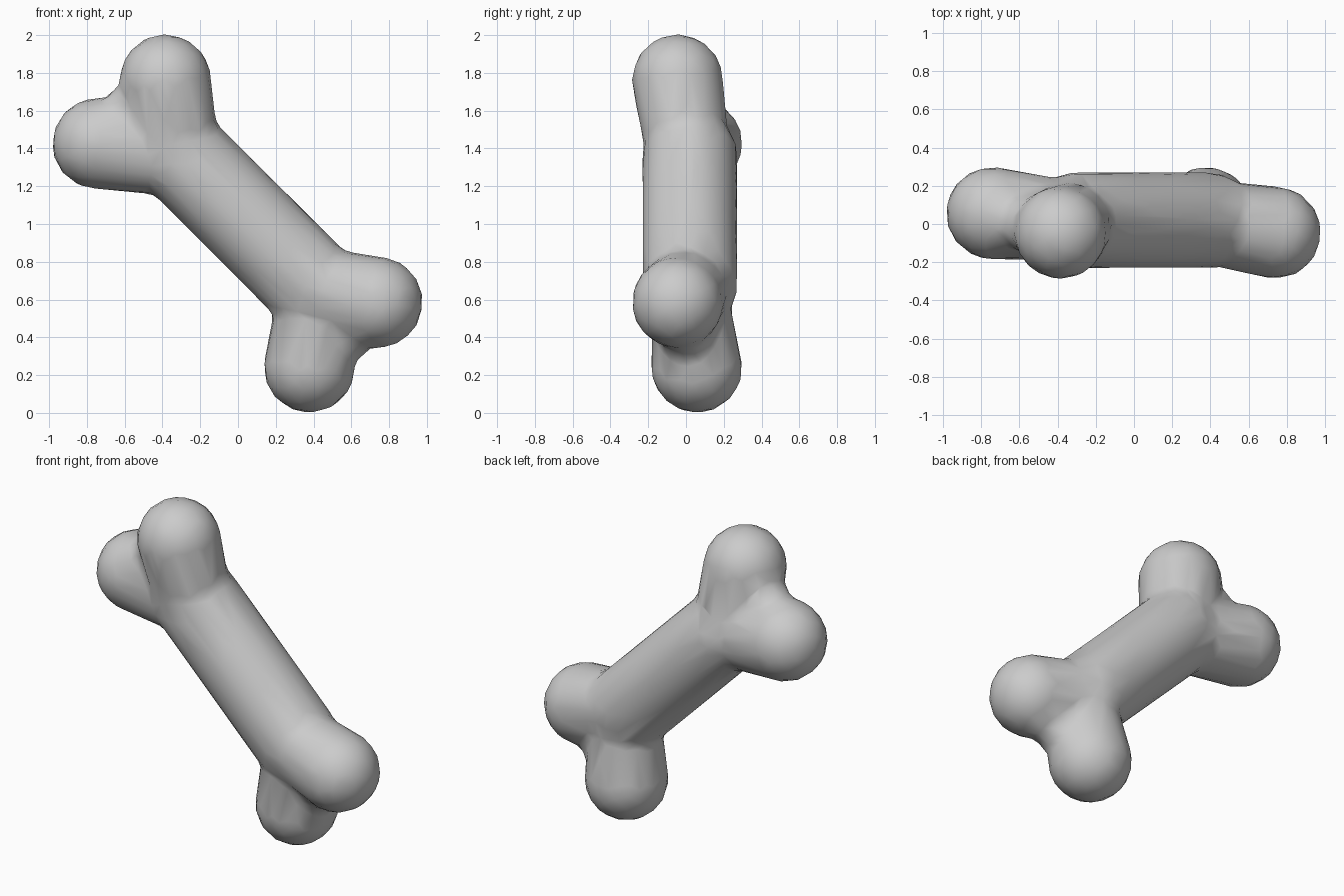
import bpy, bmesh
from mathutils import Vector

if "Cube" in bpy.data.objects:
    bpy.data.objects.remove(bpy.data.objects["Cube"])


def add_capsule(bm, a, ra, b, rb):
    """Tapered rounded limb: convex hull around two spheres."""
    part = bmesh.new()
    for centre, radius in ((a, ra), (b, rb)):
        made = bmesh.ops.create_icosphere(part, subdivisions=4, radius=radius)
        bmesh.ops.translate(part, verts=made["verts"], vec=Vector(centre))
    hull = bmesh.ops.convex_hull(part, input=part.verts)
    loose = [v for v in part.verts if not v.link_faces]
    junk = {g for g in hull["geom_interior"] + hull["geom_unused"]
            if isinstance(g, bmesh.types.BMVert) and g.is_valid}
    bmesh.ops.delete(part, geom=list(junk | set(loose)), context="VERTS")
    bmesh.ops.recalc_face_normals(part, faces=part.faces)
    temp = bpy.data.meshes.new("temp")
    part.to_mesh(temp)
    part.free()
    bm.from_mesh(temp)
    bpy.data.meshes.remove(temp)


bm = bmesh.new()

# Diagonal shaft
top_end, low_end = (-0.29, 0.02, 1.355), (0.38, 0.02, 0.685)
add_capsule(bm, top_end, 0.252, low_end, 0.252)

# Two knuckles per end, each: centre, radius, neck start on the shaft, neck radius
ends = [
    [((-0.385, -0.045, 1.762), 0.242, (-0.32, 0.01, 1.37), 0.22),
     ((-0.742, 0.057, 1.425), 0.242, (-0.36, 0.02, 1.36), 0.21)],
    [((0.737, -0.045, 0.585), 0.242, (0.40, 0.01, 0.66), 0.22),
     ((0.378, 0.057, 0.242), 0.242, (0.41, 0.02, 0.62), 0.20)],
]
for pair in ends:
    for knuckle in pair:
        add_capsule(bm, *knuckle)
    # Saddle filling the notch between the knuckles
    add_capsule(bm, pair[0][0], 0.15, pair[1][0], 0.15)

mesh = bpy.data.meshes.new("bone")
bm.to_mesh(mesh)
bm.free()
bone = bpy.data.objects.new("bone", mesh)
bpy.context.collection.objects.link(bone)

# Fuse the limbs into one skin, soften the joins, then reduce to broad facets
fuse = bone.modifiers.new("fuse", "REMESH")
fuse.mode = "VOXEL"
fuse.voxel_size = 0.022
fuse.use_smooth_shade = True
soften = bone.modifiers.new("soften", "SMOOTH")
soften.factor = 0.5
soften.iterations = 14
reduce = bone.modifiers.new("reduce", "DECIMATE")
reduce.ratio = 0.045
